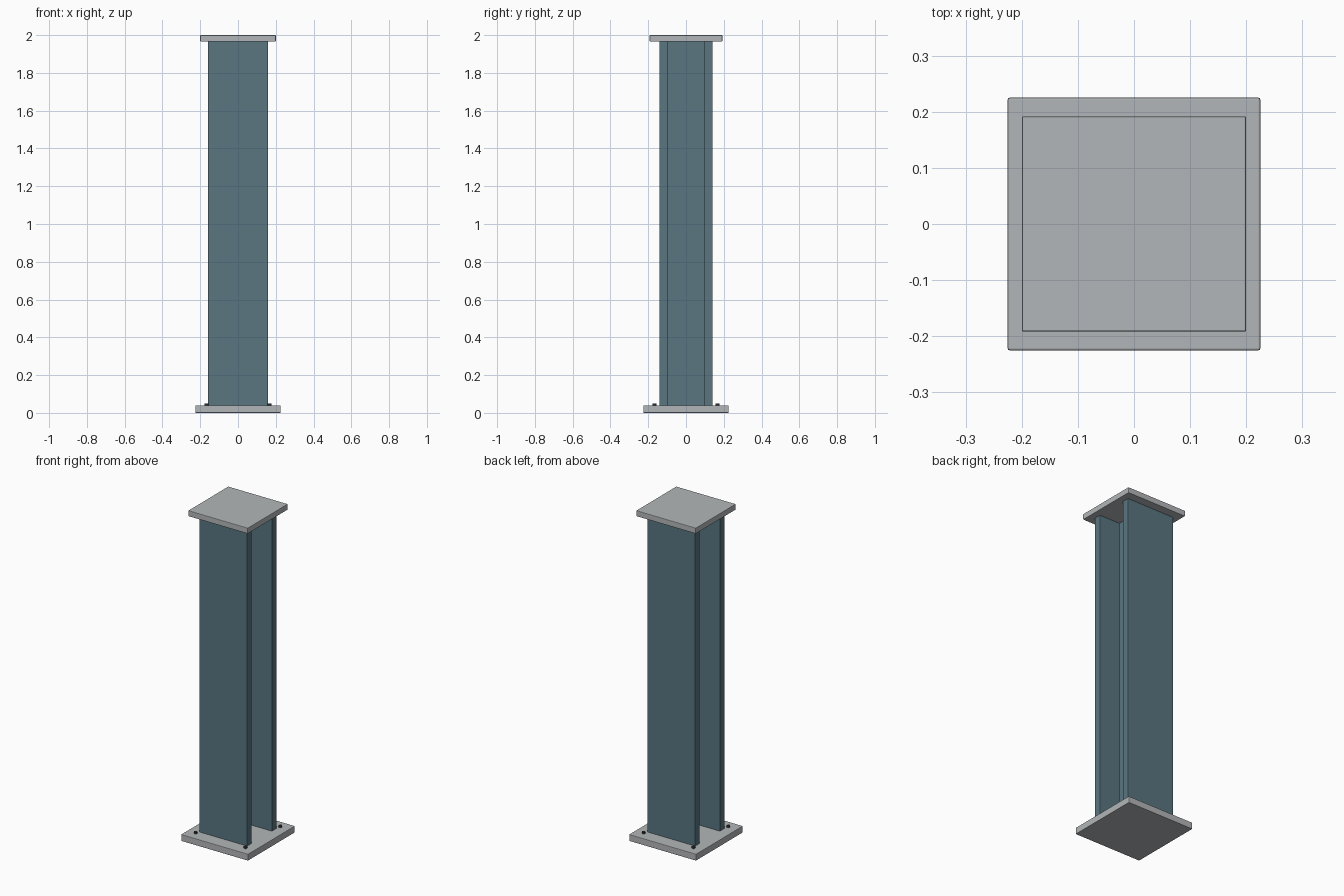
import bpy
import bmesh

if "Cube" in bpy.data.objects:
    bpy.data.objects.remove(bpy.data.objects["Cube"])


def material(name, rgb):
    m = bpy.data.materials.new(name)
    m.diffuse_color = (*rgb, 1)
    m.use_nodes = True
    m.node_tree.nodes["Principled BSDF"].inputs["Base Color"].default_value = m.diffuse_color
    return m


steel_blue = material("painted_steel", (0.10, 0.18, 0.22))
plate_grey = material("plate_grey", (0.45, 0.47, 0.48))
bolt_dark = material("bolt_dark", (0.03, 0.035, 0.04))


def link(name, bm, mat):
    bmesh.ops.recalc_face_normals(bm, faces=bm.faces)
    mesh = bpy.data.meshes.new(name)
    bm.to_mesh(mesh)
    bm.free()
    mesh.materials.append(mat)
    ob = bpy.data.objects.new(name, mesh)
    bpy.context.collection.objects.link(ob)
    return ob


def bevel(ob, width):
    mod = ob.modifiers.new("edge_bevel", 'BEVEL')
    mod.width = width
    mod.segments = 2


def plate(name, sx, sy, z0, z1):
    bm = bmesh.new()
    bmesh.ops.create_cube(bm, size=1)
    for v in bm.verts:
        v.co = (v.co.x * sx, v.co.y * sy, z0 + (v.co.z + 0.5) * (z1 - z0))
    bevel(link(name, bm, plate_grey), 0.003)


# Base and cap plates
plate("base_plate", 0.45, 0.45, 0, 0.04)
plate("cap_plate", 0.40, 0.384, 1.965, 2.0)

# I-section column: quarter profile mirrored, then extruded upwards
W, D, T, H = 0.16, 0.141, 0.045, 0.0225  # half width, half depth, flange, half web
right = [(W, -D), (W, -D + T), (H, -D + T), (H, D - T), (W, D - T), (W, D)]
profile = right + [(-x, y) for x, y in reversed(right)]
bm = bmesh.new()
face = bm.faces.new([bm.verts.new((x, y, 0.02)) for x, y in profile])
ext = bmesh.ops.extrude_face_region(bm, geom=[face])
top = [g for g in ext["geom"] if isinstance(g, bmesh.types.BMVert)]
bmesh.ops.translate(bm, verts=top, vec=(0, 0, 1.96))
bevel(link("i_beam_column", bm, steel_blue), 0.002)

# Anchor bolts at the base corners
for i, (sx, sy) in enumerate([(-1, -1), (1, -1), (1, 1), (-1, 1)]):
    bm = bmesh.new()
    bmesh.ops.create_cone(bm, cap_ends=True, segments=12,
                          radius1=0.01, radius2=0.01, depth=0.03)
    bolt = link(f"anchor_bolt_{i + 1}", bm, bolt_dark)
    bolt.location = (sx * 0.167, sy * 0.167, 0.035)
    for p in bolt.data.polygons:
        p.use_smooth = len(p.vertices) == 4
    for e in bolt.data.edges:
        a, b = (bolt.data.vertices[k].co for k in e.vertices)
        e.use_edge_sharp = abs(a.z - b.z) < 1e-5
